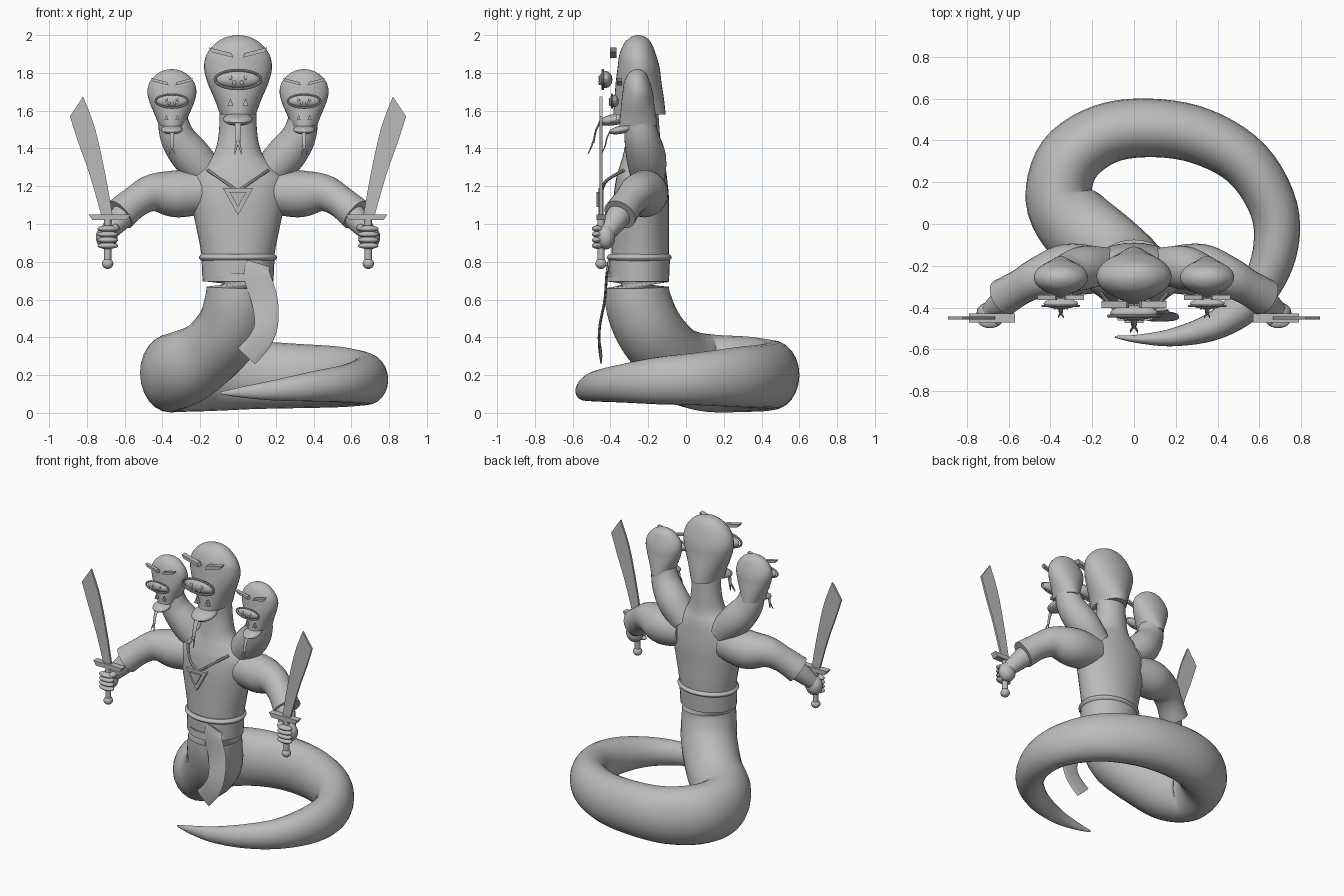
import bpy, bmesh, math
from mathutils import Vector, Matrix

if "Cube" in bpy.data.objects:
    bpy.data.objects.remove(bpy.data.objects["Cube"])

GREY = (0.5, 0.5, 0.5, 1)
mat = bpy.data.materials.new("stone_grey")
mat.use_nodes = True
mat.diffuse_color = GREY
mat.node_tree.nodes["Principled BSDF"].inputs["Base Color"].default_value = GREY
IDENT = Matrix.Identity(4)


def finish(name, bm, M=IDENT, angle=40):
    bm.transform(M)
    bmesh.ops.recalc_face_normals(bm, faces=bm.faces)
    me = bpy.data.meshes.new(name)
    bm.to_mesh(me)
    bm.free()
    me.materials.append(mat)
    ob = bpy.data.objects.new(name, me)
    bpy.context.collection.objects.link(ob)
    bpy.ops.object.select_all(action='DESELECT')
    ob.select_set(True)
    bpy.context.view_layer.objects.active = ob
    bpy.ops.object.shade_smooth_by_angle(angle=math.radians(angle))
    return ob


def spline(rows, steps):
    """Catmull-Rom through rows of any number of values."""
    out = []
    for i in range(len(rows) - 1):
        a, b, c, d = (rows[max(i - 1, 0)], rows[i], rows[i + 1], rows[min(i + 2, len(rows) - 1)])
        for k in range(steps):
            t = k / steps
            out.append([0.5 * (2 * q + (r - p) * t + (2 * p - 5 * q + 4 * r - s) * t * t
                               + (3 * q - p - 3 * r + s) * t ** 3)
                        for p, q, r, s in zip(a, b, c, d)])
    return out + [list(rows[-1])]


def loft(sections, sides):
    """Skin elliptical sections given as (centre, axis_a, axis_b)."""
    bm = bmesh.new()
    rings = []
    for c, a, b in sections:
        angs = [math.tau * k / sides for k in range(sides)]
        rings.append([bm.verts.new(c + a * math.cos(t) + b * math.sin(t)) for t in angs])
    for r, s in zip(rings, rings[1:]):
        for k in range(sides):
            n = (k + 1) % sides
            bm.faces.new((r[k], r[n], s[n], s[k]))
    bm.faces.new(rings[0])
    bm.faces.new(rings[-1])
    return bm


def tube(name, rows, M=IDENT, ref=(0, 0, 1), steps=5, sides=24):
    """Sweep along rows of (x, y, z, radius across, radius up)."""
    rows = spline([r if len(r) == 5 else (*r, r[3]) for r in rows], steps)
    pts = [Vector(r[:3]) for r in rows]
    secs = []
    for i, r in enumerate(rows):
        t = (pts[min(i + 1, len(pts) - 1)] - pts[max(i - 1, 0)]).normalized()
        side = t.cross(Vector(ref)).normalized()
        secs.append((pts[i], side * r[3], side.cross(t) * r[4]))
    return finish(name, loft(secs, sides), M)


def body(name, rows, M=IDENT, steps=5):
    """Stack level sections given as (z, half width, front y, back y)."""
    secs = [(Vector((0, (f + b) / 2, z)), Vector((w, 0, 0)), Vector((0, (b - f) / 2, 0)))
            for z, w, f, b in spline(rows, steps)]
    return finish(name, loft(secs, 32), M)


def ball(name, c, r, M=IDENT, tilt=0):
    bm = bmesh.new()
    bmesh.ops.create_uvsphere(bm, u_segments=20, v_segments=12, radius=1)
    bm.transform(Matrix.Translation(c) @ Matrix.Rotation(tilt, 4, 'X') @ Matrix.Diagonal((*r, 1)))
    return finish(name, bm, M)


def plate(name, outline, y, thick, M=IDENT):
    """Extrude an x-z outline along y."""
    bm = bmesh.new()
    face = bm.faces.new([bm.verts.new((x, y - thick / 2, z)) for x, z in outline])
    ext = bmesh.ops.extrude_face_region(bm, geom=[face])
    bmesh.ops.translate(bm, vec=(0, thick, 0),
                        verts=[v for v in ext["geom"] if isinstance(v, bmesh.types.BMVert)])
    return finish(name, bm, M, 20)


# Coiled snake tail
tube("tail", [
    (.005, -.26, .74, .165), (0, -.255, .6, .175), (-.04, -.2, .45, .18), (-.15, -.1, .32, .18),
    (-.28, .0, .24, .185, .2), (-.36, .13, .21, .16, .205), (-.31, .31, .205, .155, .2),
    (-.14, .43, .2, .145, .19), (.08, .46, .2, .14, .18), (.32, .42, .195, .135, .17),
    (.54, .29, .19, .125, .16), (.67, .07, .18, .115, .14), (.67, -.15, .17, .105, .125),
    (.57, -.35, .155, .09, .1), (.4, -.48, .14, .07, .08), (.2, -.54, .12, .045, .055),
    (.03, -.55, .11, .022, .03), (-.09, -.54, .105, .005, .007)])

# Torso with neck, and belt
body("torso", [(.7, .18, -.4, -.1), (.85, .195, -.395, -.09), (1, .225, -.39, -.09),
               (1.13, .25, -.385, -.09), (1.24, .25, -.37, -.1), (1.31, .19, -.35, -.11),
               (1.38, .125, -.33, -.13), (1.5, .1, -.31, -.14), (1.64, .1, -.31, -.15)])
body("belt_band", [(.695, .188, -.41, -.09), (.81, .193, -.41, -.085)])
body("belt_ring", [(.805, .193, -.405, -.09), (.823, .207, -.42, -.075), (.841, .193, -.405, -.09)])

# Hanging sash
tube("sash", [(.11, -.41, .79, .06, .007), (.1, -.42, .73, .07, .007), (.14, -.43, .6, .07, .007),
              (.15, -.455, .47, .062, .007), (.115, -.46, .38, .062, .007),
              (.045, -.45, .3, .062, .007)], ref=(0, 1, 0), sides=12)

# Chest pendant and cords
plate("pendant", [(-.08, 1.19), (0, 1.045), (.08, 1.19)], -.45, .025)
plate("pendant_inset", [(-.045, 1.17), (0, 1.09), (.045, 1.17)], -.468, .012)
for s in (1, -1):
    tube("pendant_cord", [(s * .16, -.33, 1.285, .009), (s * .08, -.42, 1.23, .009),
                          (s * .01, -.445, 1.18, .009)], sides=8)


def head(M):
    body("hood", [(1.58, .095, -.385, -.108), (1.65, .12, -.38, -.115), (1.75, .162, -.372, -.13),
                  (1.83, .18, -.362, -.14), (1.9, .165, -.352, -.16), (1.96, .115, -.325, -.185),
                  (1.99, .06, -.29, -.215), (2, .008, -.26, -.25)], M)
    # Oval snout with rim and nostrils
    ball("snout", (0, -.425, 1.765), (.115, .035, .045), M)
    ring = [(.122 * math.cos(a), -.44, 1.765 + .05 * math.sin(a), .007)
            for a in [math.tau * k / 24 for k in range(25)]]
    tube("snout_rim", ring, M, ref=(0, 1, 0), steps=1, sides=8)
    # Lower jaw
    ball("jaw", (0, -.37, 1.555), (.08, .095, .03), M, .2)
    # Forked tongue
    tube("tongue", [(0, -.44, 1.56, .016, .005), (0, -.475, 1.5, .015, .005),
                    (0, -.49, 1.43, .012, .005)], M, ref=(0, 1, 0), sides=8)
    for s in (1, -1):
        tube("tongue_fork", [(0, -.49, 1.44, .008, .005), (s * .012, -.505, 1.4, .006, .004),
                             (s * .018, -.52, 1.37, .002, .002)], M, ref=(0, 1, 0), sides=8)
        for x, z in ((.02, 1.748), (.04, 1.775)):
            ball("nostril", (s * x, -.458, z), (.009, .006, .012), M)
        plate("fang", [(s * .025, 1.625), (s * .055, 1.625), (s * .04, 1.665)], -.395, .025, M)
        plate("brow", [(s * .025, 1.88), (s * .14, 1.91), (s * .155, 1.935), (s * .035, 1.905)],
              -.385, .035, M)


# Large middle head and two smaller side heads
head(IDENT)
for s in (1, -1):
    head(Matrix.Translation((s * .35, -.255, 1.82)) @ Matrix.Scale(.72, 4)
         @ Matrix.Translation((0, .25, -2)))

# Mirrored side necks, arms and swords
for s in (1, -1):
    M = Matrix.Diagonal((s, 1, 1, 1))
    tube("side_neck", [(.14, -.2, 1.24, .09), (.24, -.21, 1.35, .105), (.32, -.235, 1.46, .092),
                       (.35, -.25, 1.58, .075)], M)
    tube("sleeve", [(.16, -.22, 1.17, .11), (.32, -.22, 1.16, .125), (.45, -.255, 1.165, .1),
                    (.54, -.3, 1.12, .085), (.625, -.35, 1.05, .09)], M)
    tube("forearm", [(.58, -.33, 1.08, .07), (.64, -.38, 1.01, .06), (.69, -.42, .95, .045)], M)
    ball("hand", (.695, -.425, .93), (.058, .05, .065), M)
    for k in range(4):
        ball("finger", (.69, -.468, .885 + k * .03), (.055, .03, .017), M)
    ball("thumb", (.65, -.45, .98), (.022, .035, .02), M)
    tube("grip", [(.69, -.45, .8, .019), (.69, -.45, 1.03, .019)], M, ref=(0, 1, 0), sides=16)
    ball("pommel", (.69, -.45, .79), (.03, .03, .028), M)
    plate("guard", [(.57, 1.05), (.59, 1.02), (.77, 1.02), (.79, 1.05)], -.45, .045, M)
    blade = spline([(.665, 1.05), (.7, 1.25), (.755, 1.5), (.82, 1.675)], 4)
    blade += spline([(.89, 1.57), (.845, 1.43), (.785, 1.26), (.725, 1.05)], 4)
    plate("blade", blade, -.45, .014, M)
